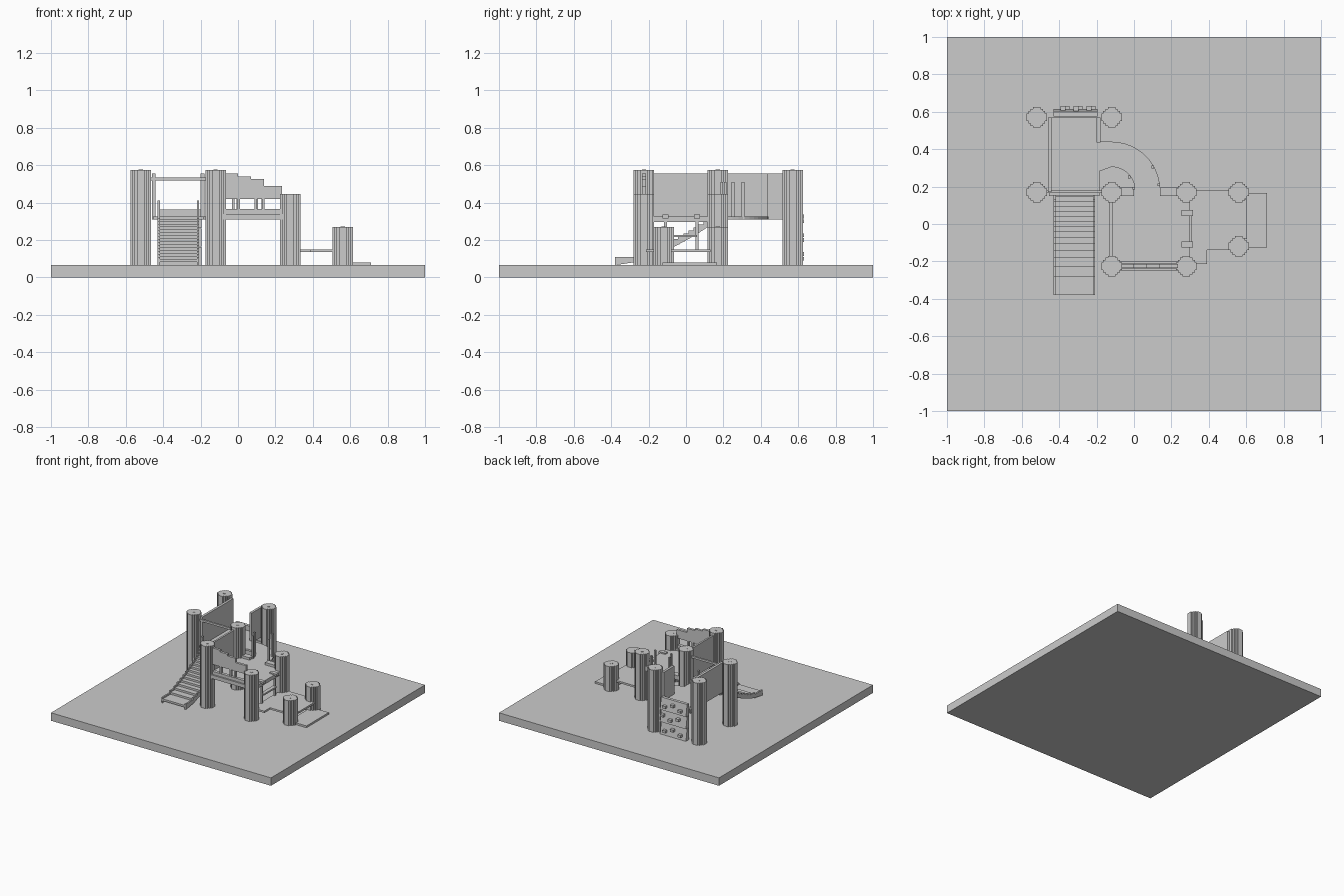
import bpy, bmesh, math
from mathutils import Vector

if "Cube" in bpy.data.objects:
    bpy.data.objects.remove(bpy.data.objects["Cube"])

grey = bpy.data.materials.new("stone_grey")
grey.use_nodes = True
GREY = (0.6, 0.6, 0.6, 1)
grey.diffuse_color = GREY
grey.node_tree.nodes["Principled BSDF"].inputs["Base Color"].default_value = GREY


def finish(name, bm):
    bmesh.ops.recalc_face_normals(bm, faces=bm.faces)
    mesh = bpy.data.meshes.new(name)
    bm.to_mesh(mesh)
    bm.free()
    mesh.materials.append(grey)
    ob = bpy.data.objects.new(name, mesh)
    bpy.context.collection.objects.link(ob)
    return ob


def prism(name, points, low, high, axis="z"):
    """Extrude a flat outline along z, x (outline in y,z) or y (outline in x,z)."""
    place = {"z": lambda a, b, c: (a, b, c),
             "x": lambda a, b, c: (c, a, b),
             "y": lambda a, b, c: (a, c, b)}[axis]
    bm = bmesh.new()
    face = bm.faces.new([bm.verts.new(place(a, b, low)) for a, b in points])
    grown = bmesh.ops.extrude_face_region(bm, geom=[face])
    shift = Vector(place(0, 0, high - low))
    for v in grown["geom"]:
        if isinstance(v, bmesh.types.BMVert):
            v.co += shift
    return finish(name, bm)


def box(name, xs, ys, zs):
    (a, b), (c, d) = xs, ys
    return prism(name, [(a, c), (b, c), (b, d), (a, d)], *zs)


GROUND, DECK_LOW, DECK = 0.065, 0.31, 0.325
box("ground_slab", (-1, 1), (-1, 1), (0, GROUND))

# Columns with a stepped round section and a small stud on top
corner = [(.055, .02), (.045, .02), (.045, .033), (.033, .033),
          (.033, .045), (.02, .045), (.02, .055)]
section = []
for turn in range(4):
    for a, b in corner:
        for _ in range(turn):
            a, b = -b, a
        section.append((a, b))


def column(name, x, y, top):
    prism(name, [(x + a, y + b) for a, b in section], GROUND, top)
    ring = [(x + .011 * math.cos(k * math.pi / 4), y + .011 * math.sin(k * math.pi / 4))
            for k in range(8)]
    prism(name + "_stud", ring, top, top + .002)


LEFT, MID, RIGHT, BACK, CENTRE, FRONT = -.52, -.12, .28, .57, .17, -.225
for x, y, top in [(LEFT, BACK, .575), (MID, BACK, .575), (LEFT, CENTRE, .575),
                  (MID, CENTRE, .575), (MID, FRONT, .575), (RIGHT, CENTRE, .445),
                  (RIGHT, FRONT, .445), (.56, CENTRE, .27), (.56, -.12, .27)]:
    column("column", x, y, top)

# Two decks joined by a curved walkway
box("rear_deck", (-.455, -.185), (.15, .57), (DECK_LOW, DECK))
box("front_deck", (MID, RIGHT), (FRONT, .185), (DECK_LOW, DECK))


def arc(radius, count=12):
    return [(MID + radius * math.cos(i * math.pi / 2 / count),
             .18 + radius * math.sin(i * math.pi / 2 / count)) for i in range(count + 1)]


inner, outer = arc(.125), arc(.26)
prism("curved_walkway", outer + [(-.19, .44), (-.19, .28)] + inner[::-1], DECK_LOW, DECK)
for rim, picks in ((inner, (1, 5)), (outer, (1, 4))):
    for i in picks:
        x, y = rim[i]
        box("walkway_post", (x - .012, x + .002), (y - .012, y + .002), (DECK_LOW, .51))

# Guard panels
box("left_panel", (-.46, -.44), (CENTRE, BACK), (DECK_LOW, .555))
box("rear_side_panel", (-.2, -.18), (.435, BACK), (DECK_LOW, .555))
box("middle_panel", (-.13, -.115), (FRONT, CENTRE), (DECK_LOW, .555))
box("stair_top_bar", (-.48, -.16), (.165, .18), (.517, .533))

# Front guard with stepped top edge
prism("front_guard", [(-.08, .42), (.235, .42), (.235, .49), (.14, .49), (.14, .525),
                      (.07, .525), (.07, .54), (0, .54), (0, .555), (-.08, .555)],
      -.235, -.215, "y")
for x in (.005, .095, .135):
    box("guard_baluster", (x - .007, x + .007), (-.235, -.215), (.36, .425))
box("front_beam_lower", (-.08, .24), (-.25, -.2), (DECK_LOW, .34))
box("front_beam_upper", (-.08, .24), (-.238, -.212), (.34, .365))
for xs in ((-.08, 0), (.14, .24)):
    box("centre_beam", xs, (.15, .195), (DECK_LOW, .345))
box("right_beam", (.27, .3), (-.18, .13), (DECK_LOW - .015, DECK))

# Stairs growing steeper toward the deck
STEPS = 14
nodes = []
for i in range(STEPS + 1):
    t = (i / STEPS) ** (1 / 1.6)
    nodes.append((-.38 + .52 * t, .09 + .22 * i / STEPS))
for (y0, z0), (y1, z1) in zip(nodes, nodes[1:]):
    box("stair_tread", (-.425, -.215), (y0, y1 + .008), (z0 - .008, z0 + .008))
steps_up = []
for (y0, z0), (y1, z1) in zip(nodes, nodes[1:]):
    steps_up += [(y0, z0 + .02), (y1, z0 + .02)]
under = [(y, max(z - .025, GROUND)) for y, z in reversed(nodes)]
for x in (-.43, -.22):
    prism("stair_stringer", steps_up + under, x, x + .012, "x")
    box("stair_handle_post", (x, x + .012), (.13, .155), (.285, .41))

# Rear climbing wall of overlapping tilted boards with holds
BOARDS = 3
for k in range(BOARDS):
    z0 = GROUND + .1 * k
    z1 = z0 + .097
    prism("climbing_board", [(.575, z0), (.615, z0), (.6, z1), (.575, z1)],
          -.43, -.195, "x")
    for j in range(3):
        x = -.38 + .07 * j + .02 * (k % 2)
        z = z0 + .025 + .025 * ((j + k) % 2)
        box("climbing_hold", (x - .014, x + .014), (.6, .632), (z, z + .02))

# Low landing, bench step and little ladder
prism("landing", [(.28, -.215), (.39, -.215), (.39, -.14), (.57, -.14),
                  (.57, .18), (.28, .18)], .135, .15)
box("landing_edge", (.565, .605), (-.08, .13), (.135, .15))
box("ground_step", (.55, .71), (-.125, .165), (GROUND, .08))
for y in (-.11, .06):
    box("ladder_post", (.285, .3), (y - .008, y + .008), (.145, .335))
    box("ladder_grip", (.255, .315), (y - .016, y + .016), (.315, .335))
box("ladder_rung", (.28, .31), (-.11, .06), (.215, .228))
